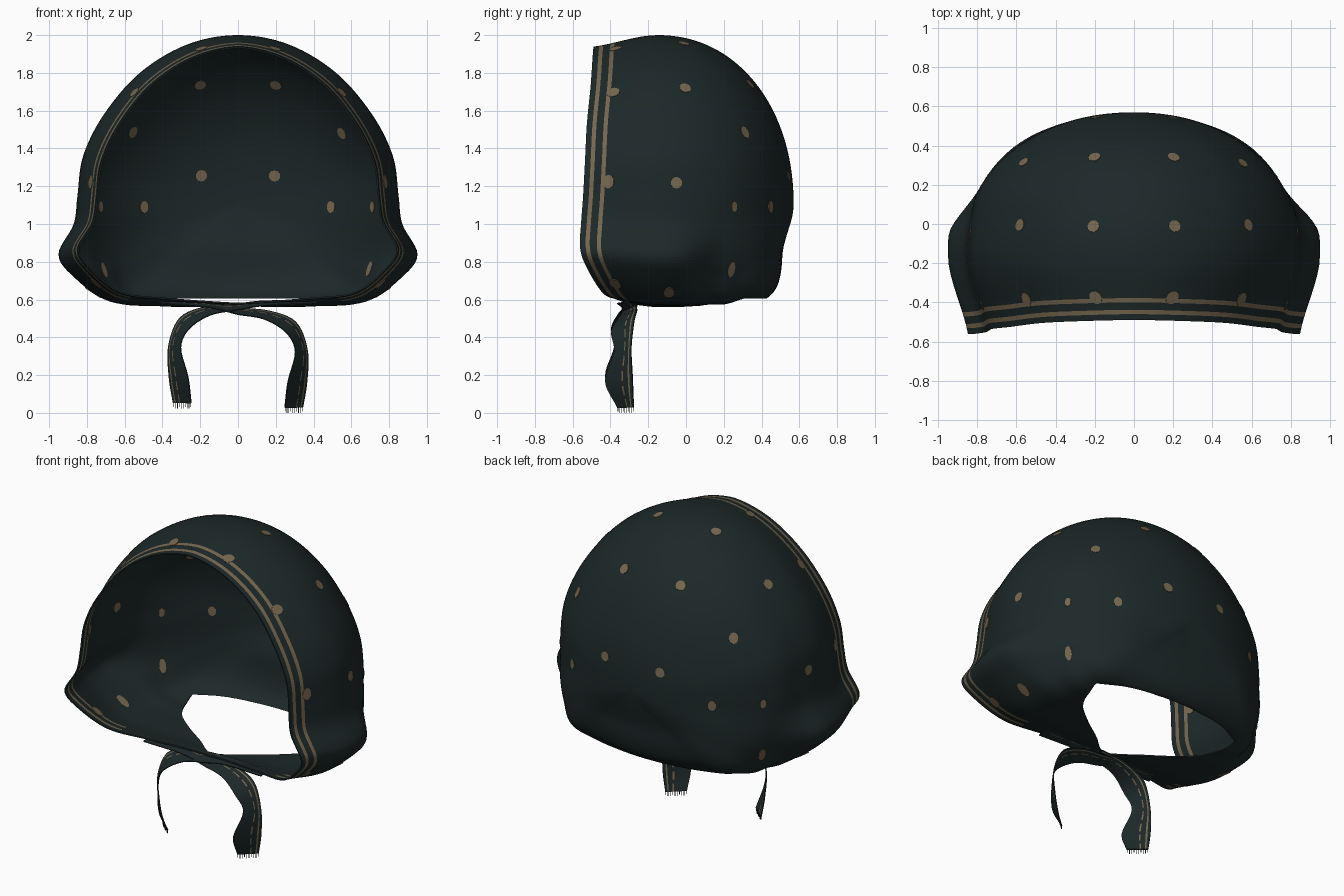
import bpy, bmesh, math
from mathutils import Vector, Matrix
from mathutils.bvhtree import BVHTree

if "Cube" in bpy.data.objects:
    bpy.data.objects.remove(bpy.data.objects["Cube"])


def material(name, rgb):
    m = bpy.data.materials.new(name)
    m.diffuse_color = (*rgb, 1)
    m.use_nodes = True
    m.node_tree.nodes["Principled BSDF"].inputs["Base Color"].default_value = m.diffuse_color
    return m


CLOTH = material("dark green cloth", (0.0122, 0.021, 0.0215))
GOLD = material("tan gold print", (0.18, 0.135, 0.078))


def make_object(name, bm):
    me = bpy.data.meshes.new(name)
    bm.to_mesh(me)
    bm.free()
    ob = bpy.data.objects.new(name, me)
    bpy.context.collection.objects.link(ob)
    me.materials.append(CLOTH)
    me.materials.append(GOLD)
    return ob


def activate(ob):
    bpy.ops.object.select_all(action='DESELECT')
    ob.select_set(True)
    bpy.context.view_layer.objects.active = ob


def spline(pts, steps, mirror=False):
    """Catmull-Rom curve through tuples; mirror makes the ends cross x = 0 smoothly."""
    P = [Vector(p) for p in pts]
    if mirror:
        a, b = P[1].copy(), P[-2].copy()
        for q in (a, b):
            q[0] = -q[0]
            if len(q) == 4:
                q[3] = -q[3]
    else:
        a, b = P[0] * 2 - P[1], P[-1] * 2 - P[-2]
    P = [a] + P + [b]
    out = []
    for i in range(1, len(P) - 2):
        a, b, c, d = P[i - 1:i + 3]
        for k in range(steps):
            t = k / steps
            out.append(0.5 * (2 * b + (c - a) * t + (2 * a - 5 * b + 4 * c - d) * t ** 2
                              + (3 * b - a - 3 * c + d) * t ** 3))
    out.append(P[-2])
    return out


def smooth(t):
    t = max(0, min(1, t))
    return t * t * (3 - 2 * t)


# Bonnet outline: x, z, y of the front rim, and x once the cheek flare has faded
half = spline([(0, 2, -.49, 0), (.27, 1.95, -.495, .27), (.52, 1.8, -.505, .52),
               (.71, 1.58, -.525, .71), (.82, 1.36, -.535, .82), (.85, 1.15, -.545, .85),
               (.87, 1.0, -.555, .845), (.95, .84, -.56, .82), (.87, .72, -.52, .76),
               (.68, .59, -.44, .64), (.4, .565, -.37, .4), (0, .56, -.31, 0)], 7, True)
ring = [tuple(p) for p in half]
ring += [(-x, z, f, -xr) for x, z, f, xr in ring[-2:0:-1]]
ZC, Y0, YB = 1.1, -0.15, 0.57
OFFSETS = [0, .03, .052, .09, .112, .125]    # hem rows; two of the bands are printed
BACK = 36


def row_points(row):
    pts = []
    for x, z, front, xr in ring:
        r = math.hypot(x, z - ZC)
        down = max(0, (ZC - z) / r)
        if row < 10:                          # hem and flared front part
            span = Y0 - front
            if row < 6:
                y = front + OFFSETS[row] * min(1, span / .2)
            else:
                a = front + .125 * min(1, span / .2)
                y = a + (Y0 - a) * (row - 5) / 5
            w = (Y0 - y) / span
            flare = .4 * w ** 1.8 + .6 * smooth(w)
            s = 1 - (.068 - .04 * down + .052 * abs(x) / r) * flare
        else:                                 # rounded crown, boxier toward the nape
            tau = (row - 10) / BACK * math.pi / 2
            p = 2.1 + 3.4 * down ** 2
            v = math.sin(tau) ** (2 / p)
            s = max(0, math.cos(tau)) ** (2 / p)
            y = Y0 + (YB - Y0) * v - .058 * smooth(down * 1.3) * smooth(s / .5) * v ** 4
            x += (xr - x) * smooth((v - .12) / .38)
            if x < 0:                         # slightly fuller on one side
                x *= 1 + .03 * smooth((v - .2) / .3)
            if down > .25 and abs(x) > .2:    # soft gathers at the lower sides
                s *= 1 + .006 * math.sin(y * 38) * min(1, v * 3) * min(1, (down - .25) * 4)
        pts.append((x * s, y, ZC + (z - ZC) * s))
    return pts


bm = bmesh.new()
rows = [[bm.verts.new(p) for p in row_points(r)] for r in range(10 + BACK)]
pole = bm.verts.new((0, YB, ZC))
n = len(ring)
for r in range(len(rows) - 1):
    for i in range(n):
        j = (i + 1) % n
        f = bm.faces.new((rows[r][i], rows[r][j], rows[r + 1][j], rows[r + 1][i]))
        chin = abs(ring[i][0]) < .6 and ring[i][1] < .7
        f.material_index = 1 if r in (1, 3) and not chin else 0
for i in range(n):
    bm.faces.new((rows[-1][i], rows[-1][(i + 1) % n], pole))
bm.normal_update()
if rows[12][0].link_faces[0].normal.z < 0:
    bmesh.ops.reverse_faces(bm, faces=bm.faces[:])
bonnet = make_object("bonnet_shell", bm)

# Neck opening cutter: wide at the nape, narrowing to the chin tie between two flaps
edge = spline([(0, -.275), (.06, -.24), (.16, -.15), (.33, -.03), (.47, .1), (.53, .3),
               (.48, .48), (0, .56)], 6, True)
bm = bmesh.new()
base = bm.faces.new([bm.verts.new((x, y, .4)) for x, y in edge]
                    + [bm.verts.new((-x, y, .4)) for x, y in edge[-2:0:-1]])
up = bmesh.ops.extrude_face_region(bm, geom=[base])["geom"]
bmesh.ops.translate(bm, vec=(0, 0, .206), verts=[v for v in up if isinstance(v, bmesh.types.BMVert)])
bmesh.ops.recalc_face_normals(bm, faces=bm.faces[:])
cutter = make_object("neck_cutter", bm)
cutter.hide_render = True

activate(bonnet)
sol = bonnet.modifiers.new("thickness", 'SOLIDIFY')
sol.thickness, sol.offset = .008, -1
cut = bonnet.modifiers.new("neck", 'BOOLEAN')
cut.operation, cut.object, cut.solver = 'DIFFERENCE', cutter, 'EXACT'
for m in ("thickness", "neck"):
    bpy.ops.object.modifier_apply(modifier=m)
bpy.data.objects.remove(cutter)
bpy.ops.object.shade_smooth_by_angle(angle=math.radians(40))

# Printed dots: thin plates on both faces of the cloth (position, width, height)
src = bmesh.new()
src.from_mesh(bonnet.data)
tree = BVHTree.FromBMesh(src)
src.free()
dots = bmesh.new()
half_dots = [(.2, .555, 1.26, 1, 1), (.5, .45, 1.09, .8, 1.05), (.21, .36, 1.77, 1, 1),
             (.62, .36, 1.53, .9, 1.1), (.21, -.01, 1.97, 1, 1), (.61, 0, 1.75, 1, 1),
             (.85, -.05, 1.22, 1, 1), (.83, .31, 1.09, .6, .9), (.73, -.09, .66, .9, 1.6),
             (.2, -.375, 1.95, 1.2, 1), (.57, -.385, 1.72, 1.2, 1), (.82, -.41, 1.23, 1, 1.2),
             (.74, -.375, .69, 1, 1.3), (.66, .22, .78, .7, 1.4)]
centre = Vector((0, -.1, 1.1))
for x, y, z, wide, tall in half_dots:
    for side in (1, -1):
        # hem dots sit square to the hem, the rest radiate from the middle
        target = Vector((x * side, y, z))
        start = Vector((0, y, 1.1)) if y < -.2 else centre
        d = (target - start).normalized()
        hit = tree.ray_cast(start, d)
        if hit[0] is None:
            continue
        outer = tree.ray_cast(hit[0] + d * .002, d)
        for loc, nor, _, _ in (hit, outer):
            if loc is None:
                continue
            m = (Matrix.Translation(loc) @ nor.to_track_quat('Z', 'Y').to_matrix().to_4x4()
                 @ Matrix.Diagonal((wide, tall, 1, 1)))
            bmesh.ops.create_cone(dots, cap_ends=True, segments=10, radius1=.031,
                                  radius2=.031, depth=.005, matrix=m)
for f in dots.faces:
    f.material_index = 1
make_object("printed_dots", dots)

# Chin ties: crossing ribbons with printed lines and frayed ends
path = spline([(-.42, -.33, .585), (-.15, -.31, .575), (0, -.3, .55), (.15, -.31, .53),
               (.28, -.335, .465), (.335, -.335, .34), (.315, -.355, .18), (.295, -.32, .04)], 6)
width = spline([(0, .035, .006), (0, .03, .012), (.005, .04, .016), (.01, .05, .022),
                (.025, .06, .028), (.032, .045, .005), (.05, .072, 0), (.048, .042, 0)], 6)


def tie(name, side, lift):
    bm = bmesh.new()
    cols = [-1, .2, .32, .68, .8, 1]
    grid = []
    for k, (p, w) in enumerate(zip(path, width)):
        drop = lift * min(1, k / 12)
        grid.append([bm.verts.new(((p.x + w.x * c) * side, p.y + w.y * c,
                                   p.z + w.z * c + drop)) for c in cols])
    for k in range(len(grid) - 1):
        for c in range(len(cols) - 1):
            f = bm.faces.new((grid[k][c], grid[k][c + 1], grid[k + 1][c + 1], grid[k + 1][c]))
            f.material_index = 1 if (c == 3 and k > 8) or (c == 1 and k % 3) else 0
    ob = make_object(name, bm)
    activate(ob)
    m = ob.modifiers.new("thickness", 'SOLIDIFY')
    m.thickness, m.offset = .006, 0
    bpy.ops.object.modifier_apply(modifier="thickness")
    bpy.ops.object.shade_smooth_by_angle(angle=math.radians(40))
    # frayed threads
    fr = bmesh.new()
    p, w = path[-1], width[-1]
    for k in range(10):
        c = -.95 + 1.9 * k / 9
        length = .03 if k % 3 else .022
        loc = Vector(((p.x + w.x * c) * side, p.y + w.y * c, p.z + lift - length / 2 + .002))
        bmesh.ops.create_cube(fr, size=1, matrix=Matrix.Translation(loc)
                              @ Matrix.Diagonal((.003, .003, length, 1)))
    make_object(name + "_fringe", fr)


tie("right_tie", 1, -.012)
tie("left_tie", -1, .012)
